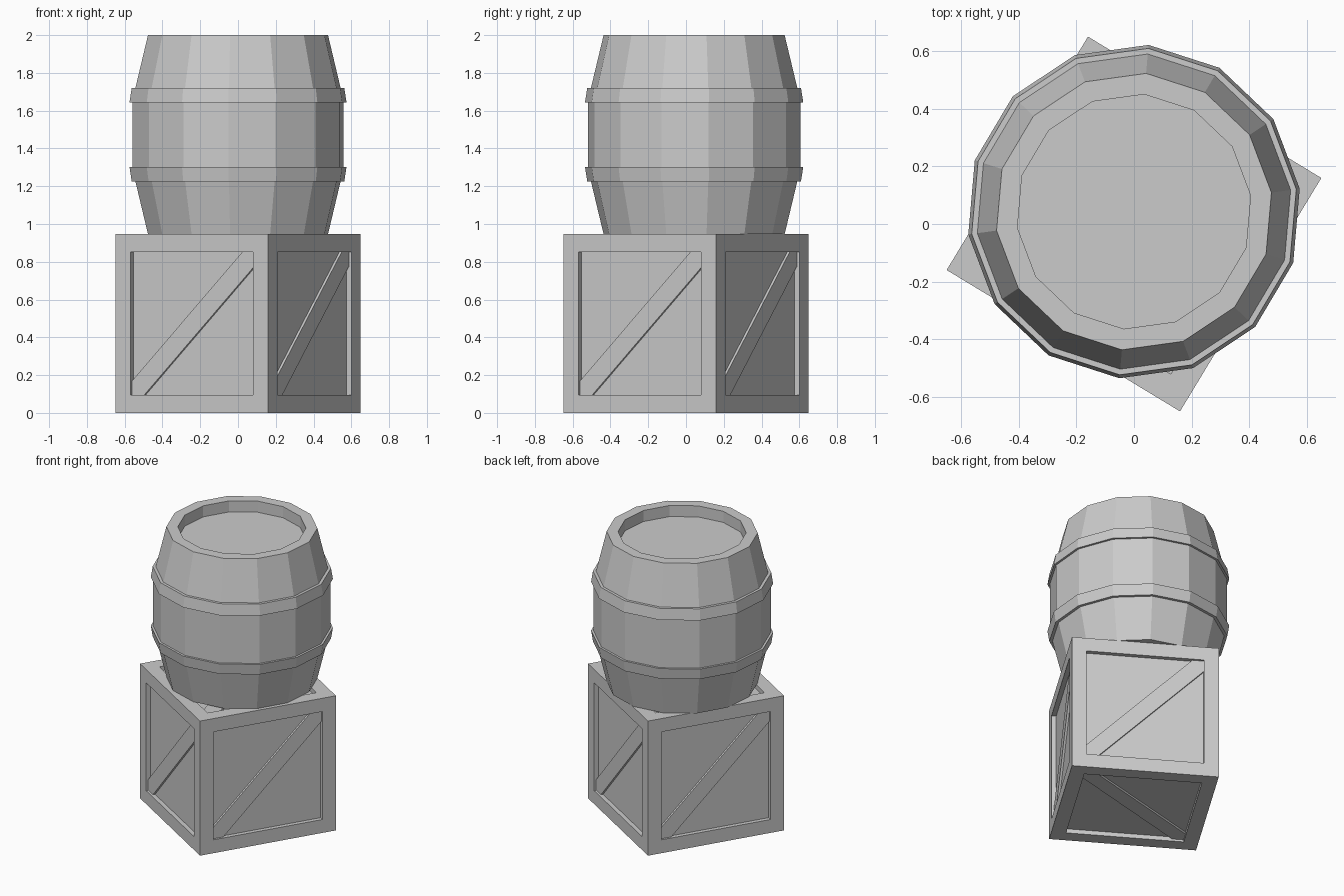
import bpy, bmesh
from math import radians, sin, cos, pi
from mathutils import Matrix

if "Cube" in bpy.data.objects:
    bpy.data.objects.remove(bpy.data.objects["Cube"])

SIDE, BORDER, RECESS, BRACE = 0.946, 0.094, 0.03, 0.015
HALF = SIDE / 2
TURN = Matrix.Translation((0, 0, HALF)) @ Matrix.Rotation(radians(-31.2), 4, 'Z')


def add_object(name, bm):
    bmesh.ops.recalc_face_normals(bm, faces=bm.faces)
    mesh = bpy.data.meshes.new(name)
    bm.to_mesh(mesh)
    bm.free()
    ob = bpy.data.objects.new(name, mesh)
    bpy.context.collection.objects.link(ob)
    return ob


def lathe(name, profile, closed, sides=14, start=85.0, centre=(0, 0.043)):
    """Revolve (radius, z) points; an open profile is capped at both ends."""
    bm = bmesh.new()
    rings = []
    for r, z in profile:
        angles = [radians(start) + 2 * pi * i / sides for i in range(sides)]
        rings.append([bm.verts.new((centre[0] + r * cos(a), centre[1] + r * sin(a), z))
                      for a in angles])
    pairs = list(zip(rings, rings[1:]))
    if closed:
        pairs.append((rings[-1], rings[0]))
    else:
        bm.faces.new(rings[0])
        bm.faces.new(rings[-1])
    for a, b in pairs:
        for i in range(sides):
            j = (i + 1) % sides
            bm.faces.new((a[i], a[j], b[j], b[i]))
    return add_object(name, bm)


# Crate box with a recessed panel on each face
bm = bmesh.new()
bmesh.ops.create_cube(bm, size=SIDE)
panels = bm.faces[:]
bmesh.ops.inset_individual(bm, faces=panels, thickness=BORDER, use_even_offset=True)
for f in bmesh.ops.extrude_discrete_faces(bm, faces=panels)['faces']:
    f.normal_update()
    bmesh.ops.translate(bm, verts=f.verts, vec=-f.normal * RECESS)
add_object("crate_box", bm).matrix_world = TURN

# Diagonal braces, one per face
e, c = HALF - BORDER, HALF - BORDER - 0.075
outline = [(-e, -e), (-c, -e), (e, c), (e, e), (c, e), (-e, -c)]
upright = Matrix.Rotation(pi / 2, 4, 'X')
quarter = Matrix.Rotation(pi / 2, 4, 'Z')
faces = {
    "front": upright,
    "right": quarter @ upright,
    "back": quarter @ quarter @ upright,
    "left": quarter.inverted() @ upright,
    "top": quarter,
    "bottom": quarter @ Matrix.Rotation(pi, 4, 'X'),
}
for label, turn in faces.items():
    bm = bmesh.new()
    base = bm.faces.new([bm.verts.new((x, y, HALF - RECESS)) for x, y in outline])
    ext = bmesh.ops.extrude_face_region(bm, geom=[base], use_keep_orig=True)['geom']
    bmesh.ops.translate(bm, vec=(0, 0, BRACE),
                        verts=[v for v in ext if isinstance(v, bmesh.types.BMVert)])
    add_object("crate_brace_" + label, bm).matrix_world = TURN @ turn

# Barrel body with recessed heads, mirrored about its middle height
mid = (SIDE + 2.0) / 2
upper = [(0.565, 0.178), (0.481, 2.0 - mid), (0.408, 2.0 - mid), (0.408, 1.922 - mid)]
profile = [(r, mid - h) for r, h in reversed(upper)] + [(r, mid + h) for r, h in upper]
lathe("barrel_body", profile, closed=False)

# Hoops
hoop = [(0.555, 0.171), (0.580, 0.171), (0.568, 0.247), (0.545, 0.247)]
for label, s in (("upper", 1), ("lower", -1)):
    lathe("barrel_hoop_" + label, [(r, mid + s * h) for r, h in hoop], closed=True)
